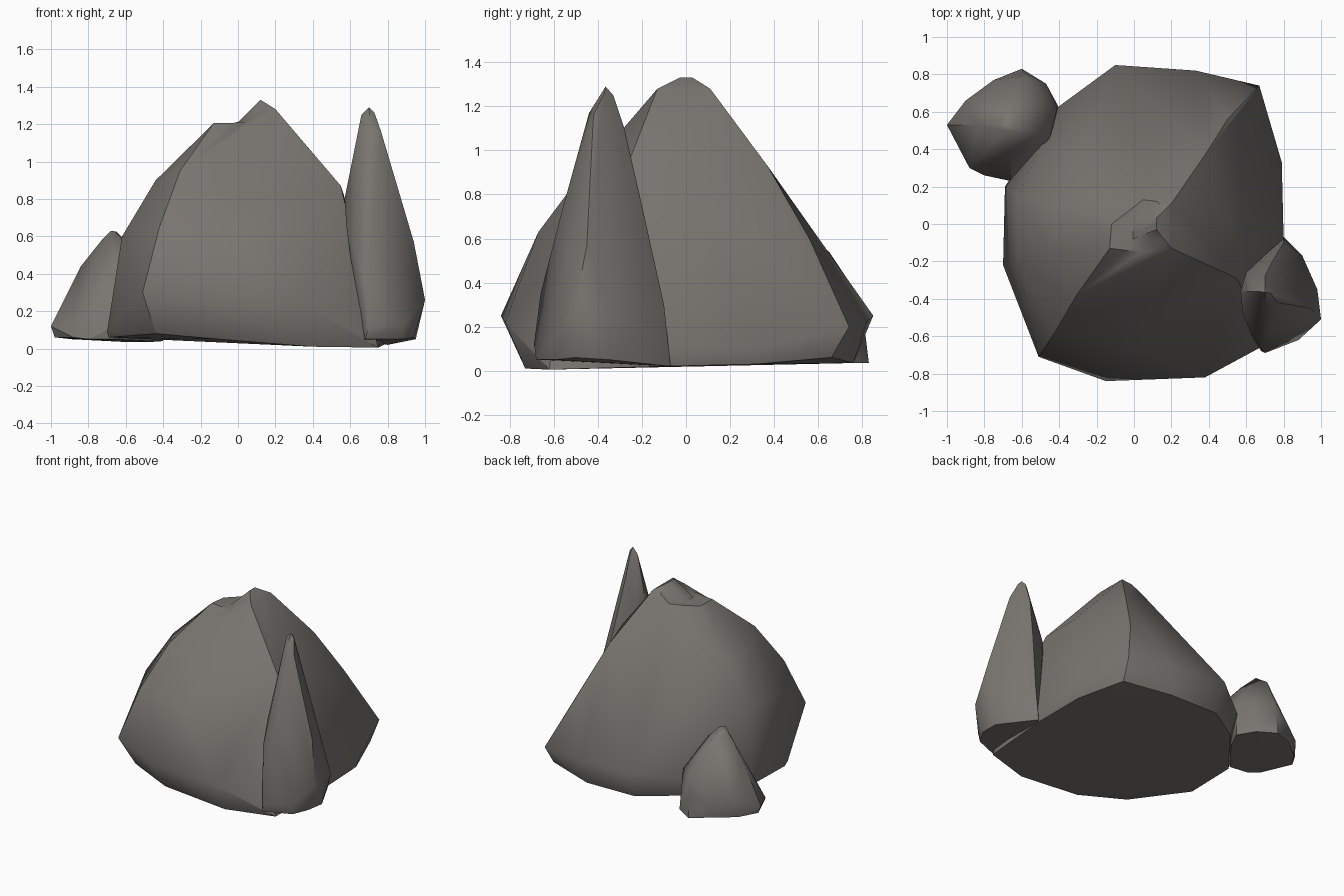
import bpy, bmesh, math

stone = bpy.data.materials.new("grey brown stone")
stone.diffuse_color = (0.19, 0.175, 0.16, 1)


def rock(name, pts, ridges=(), notch=False):
    """Chiselled stone: convex hull of its corners, hard along the ridges."""
    mesh = bpy.data.meshes.new(name)
    bm = bmesh.new()
    verts = [bm.verts.new(p) for p in pts]
    bmesh.ops.convex_hull(bm, input=verts)
    loose = [v for v in bm.verts if not v.link_faces]
    bmesh.ops.delete(bm, geom=loose, context='VERTS')
    if notch:  # small dip in the summit beside the crest
        top = [e for e in bm.edges if all(v.co.z > 1.18 for v in e.verts)]
        bmesh.ops.subdivide_edges(bm, edges=top, cuts=1)
        bmesh.ops.triangulate(bm, faces=[f for f in bm.faces if len(f.verts) > 3])
        for v in bm.verts:
            if v.co.z > 1.18 and -.11 < v.co.x < .11:
                v.co.z = min(v.co.z, 1.205 + max(0, v.co.x - .03) * .8)
    bmesh.ops.recalc_face_normals(bm, faces=bm.faces)
    bm.to_mesh(mesh)
    bm.free()
    mesh.materials.append(stone)
    ob = bpy.data.objects.new(name, mesh)
    bpy.context.collection.objects.link(ob)
    bpy.ops.object.select_all(action='DESELECT')
    ob.select_set(True)
    bpy.context.view_layer.objects.active = ob
    bpy.ops.object.shade_smooth_by_angle(angle=math.radians(34))

    # Soften level bands around the belt, keep the named ridges hard
    def on_ridge(co, line):
        return any(sum((a - b) ** 2 for a, b in zip(co, p)) < 1e-6 for p in line)
    for e in mesh.edges:
        a, b = (mesh.vertices[i].co for i in e.vertices)
        if abs(a.z - b.z) < .25 and .075 < (a.z + b.z) / 2 < 1.1 and min(a.z, b.z) > .085:
            e.use_edge_sharp = False
        if any(on_ridge(a, r) and on_ridge(b, r) for r in ridges):
            e.use_edge_sharp = True
    return ob


# Main boulder: base, widest belt, shoulders, summit
base = [(-.1, -.73, .05), (.4, -.73, .01), (.75, -.62, .005),
        (.78, -.1, .02), (.77, .32, .03), (.65, .66, .06), (.3, .76, .035),
        (-.1, .76, .04), (-.38, .58, .05), (-.68, .2, .06), (-.69, -.2, .06)]
belt = [(-.15, -.84, .25), (.38, -.82, .22), (.80, -.08, .1),
        (.79, .33, .1), (.33, .82, .22), (-.1, .85, .25),
        (-.4, .63, .2), (-.69, .2, .1), (-.70, -.22, .09)]
front_left = [(-.44, -.60, .08), (-.51, -.71, .3), (-.42, -.575, .65),
              (-.31, -.385, .95), (-.13, -.13, 1.205)]
front_right = [(.2, -.13, 1.28), (.55, -.29, .87), (.70, -.60, .2)]
back_right = [(.2, .11, 1.28), (.38, .37, .93), (.5, .56, .6),
              (.67, .74, .2), (.65, .66, .06)]
shoulders = [(-.62, -.22, .6), (-.62, .15, .6), (-.44, -.15, .9), (-.42, .1, .9),
             (.05, -.67, .63), (.06, -.55, .79), (.54, .0, .88)]
summit = [(-.12, 0, 1.2), (.04, -.15, 1.235), (.05, .13, 1.25),
          (.12, -.03, 1.33), (.12, .03, 1.33)]
rock("main_boulder", base + belt + front_left + front_right + back_right + shoulders + summit,
     [front_left, front_right, back_right], notch=True)

# Tall spire at the front right, leaning into the boulder
rock("tall_spire",
     [(.68, -.68, .05), (.80, -.07, .02), (.78, -.64, .07), (.88, -.60, .05),
      (.94, -.50, .06), (.95, -.35, .05), (.66, -.55, .05), (.66, -.26, .04),
      (.70, -.69, .12), (.88, -.62, .12), (1.0, -.51, .26), (.98, -.35, .25),
      (.90, -.17, .2), (.80, -.10, .3), (.68, -.66, .35), (.63, -.60, .5),
      (.58, -.47, .65), (.60, -.26, .79), (.61, -.25, .6),
      (.94, -.45, .57), (.86, -.44, .8), (.57, -.36, .8), (.72, -.57, .7),
      (.74, -.20, .75), (.765, -.42, 1.16), (.64, -.36, 1.12), (.71, -.44, 1.17),
      (.70, -.28, 1.1), (.66, -.36, 1.25), (.70, -.33, 1.25), (.73, -.37, 1.26),
      (.70, -.365, 1.29)])

# Low stone at the back left, broad shouldered towards the boulder
rock("low_stone",
     [(-.98, .53, .06), (-.89, .65, .05), (-.75, .76, .05), (-.60, .83, .035),
      (-.47, .75, .035), (-.40, .62, .04), (-.47, .48, .04), (-.66, .24, .05),
      (-.80, .26, .05), (-.88, .30, .06), (-1.0, .53, .12), (-.90, .66, .16),
      (-.75, .77, .16), (-.59, .81, .2), (-.59, .79, .33), (-.41, .62, .28),
      (-.45, .46, .41), (-.66, .23, .12), (-.84, .53, .44), (-.66, .36, .40),
      (-.65, .65, .54), (-.54, .50, .52),
      (-.72, .53, .59), (-.62, .52, .59), (-.68, .50, .63), (-.65, .53, .625)])
